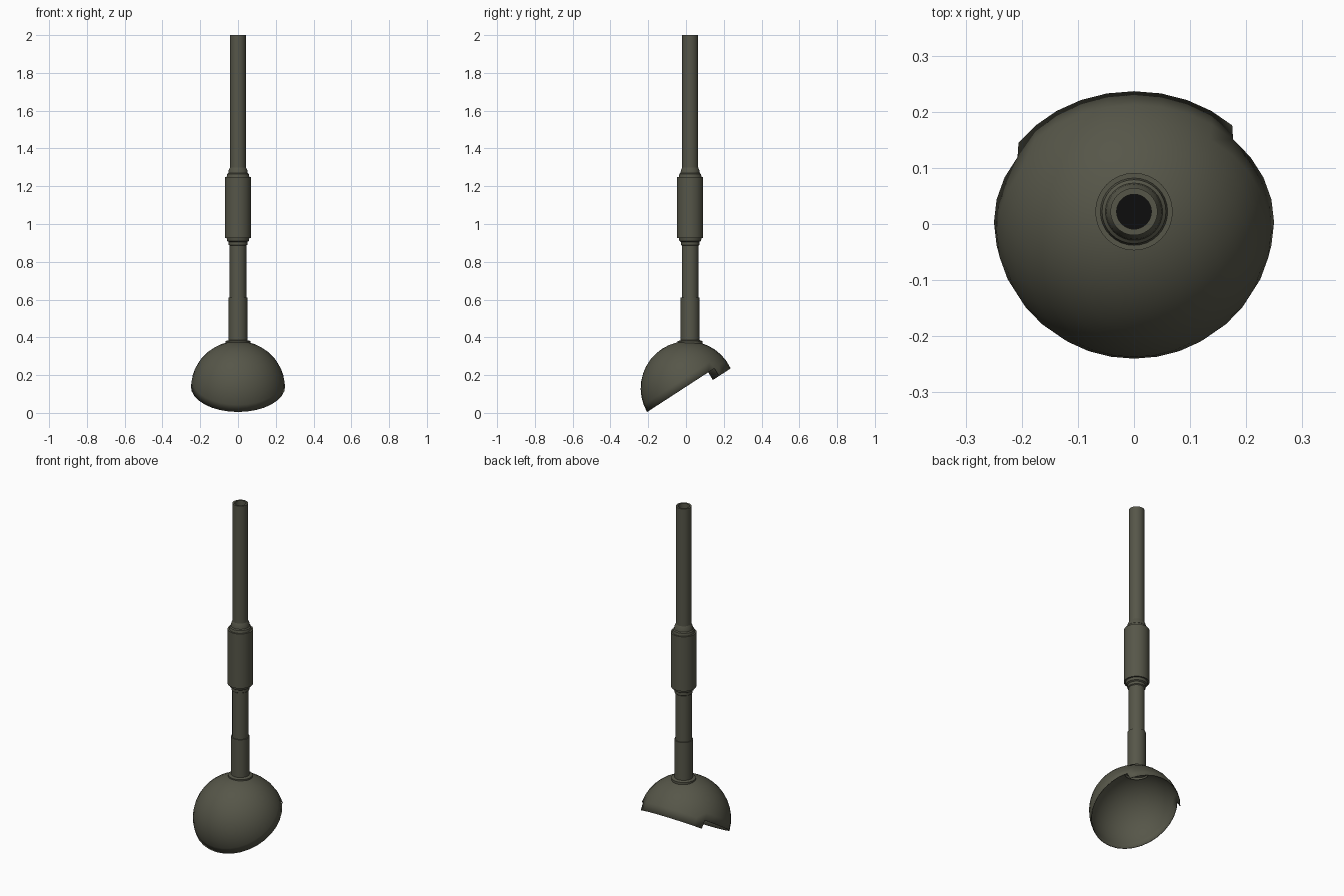
import bpy, bmesh
from math import sin, cos, asin, pi, radians

if "Cube" in bpy.data.objects:
    bpy.data.objects.remove(bpy.data.objects["Cube"], do_unlink=True)

SEGMENTS = 32


def material(name, color):
    mat = bpy.data.materials.new(name)
    mat.use_nodes = True
    mat.diffuse_color = (*color, 1)
    mat.node_tree.nodes["Principled BSDF"].inputs["Base Color"].default_value = (*color, 1)
    return mat


OLIVE = material("olive metal", (0.093, 0.093, 0.066))
BLACK = material("bore black", (0.004, 0.004, 0.004))


def finish(name, bm, mat, location):
    mesh = bpy.data.meshes.new(name)
    bm.to_mesh(mesh)
    bm.free()
    mesh.materials.append(mat)
    obj = bpy.data.objects.new(name, mesh)
    obj.location = location
    bpy.context.collection.objects.link(obj)
    bpy.ops.object.select_all(action="DESELECT")
    obj.select_set(True)
    bpy.context.view_layer.objects.active = obj
    bpy.ops.object.shade_smooth_by_angle(angle=radians(35))
    return obj


def lathe(name, profile, mat=OLIVE):
    """Turn a (radius, height) profile around the shaft axis."""
    bm = bmesh.new()
    verts = [bm.verts.new((r, 0, z)) for r, z in profile]
    edges = [bm.edges.new(pair) for pair in zip(verts, verts[1:])]
    bmesh.ops.spin(bm, geom=verts + edges, axis=(0, 0, 1), cent=(0, 0, 0),
                   angle=2 * pi, steps=SEGMENTS, use_duplicate=False)
    bmesh.ops.remove_doubles(bm, verts=bm.verts, dist=0.0001)
    bmesh.ops.recalc_face_normals(bm, faces=bm.faces)
    return finish(name, bm, mat, (0, 0.022, 0))


# Shaft: hollow upper tube, stepped sleeve, lower tube and its socket
lathe("upper_tube", [(0.042, 1.2), (0.042, 2), (0.031, 2), (0.031, 1.7)])
lathe("bore_floor", [(0, 1.7), (0.0315, 1.7)], BLACK)
lathe("sleeve", [(0.043, 0.885), (0.049, 0.89), (0.049, 0.905), (0.057, 0.91),
                 (0.06, 0.925), (0.069, 0.925), (0.069, 1.25), (0.06, 1.25),
                 (0.057, 1.265), (0.051, 1.27), (0.049, 1.285), (0.042, 1.3)])
lathe("lower_tube", [(0.044, 0.6), (0.044, 0.93)])
lathe("socket", [(0.05, 0.37), (0.05, 0.61), (0.043, 0.61)])
lathe("flange", [(0.066, 0.355), (0.066, 0.38), (0.05, 0.385)])

# Dome: tilted half sphere with a longer lip along the back of its rim
RADIUS, RIM, LIP, ROWS = 0.25, 0.013, -0.035, 9
start = asin(RIM / RADIUS)
latitudes = [asin(LIP / RADIUS)] + [start + (pi / 2 - start) * i / ROWS for i in range(ROWS)]
bm = bmesh.new()
rings = []
for lat in latitudes:
    ring = []
    for s in range(SEGMENTS):
        a = pi / 2 + 2 * pi * s / SEGMENTS
        ring.append(bm.verts.new((RADIUS * cos(lat) * cos(a), RADIUS * cos(lat) * sin(a),
                                  RADIUS * sin(lat))))
    rings.append(ring)
pole = bm.verts.new((0, 0, RADIUS))
for s in range(SEGMENTS):
    t = (s + 1) % SEGMENTS
    for row, (low, high) in enumerate(zip(rings, rings[1:])):
        in_lip = s < 5 or s >= SEGMENTS - 4
        if row > 0 or in_lip:
            bm.faces.new((low[s], low[t], high[t], high[s]))
    bm.faces.new((rings[-1][s], rings[-1][t], pole))
bmesh.ops.delete(bm, geom=[v for v in bm.verts if not v.link_faces], context="VERTS")
dome = finish("dome", bm, OLIVE, (0, 0.01, 0.13))
dome.rotation_euler.x = radians(33)
shell = dome.modifiers.new("shell", "SOLIDIFY")
shell.thickness = 0.004
shell.offset = -1
